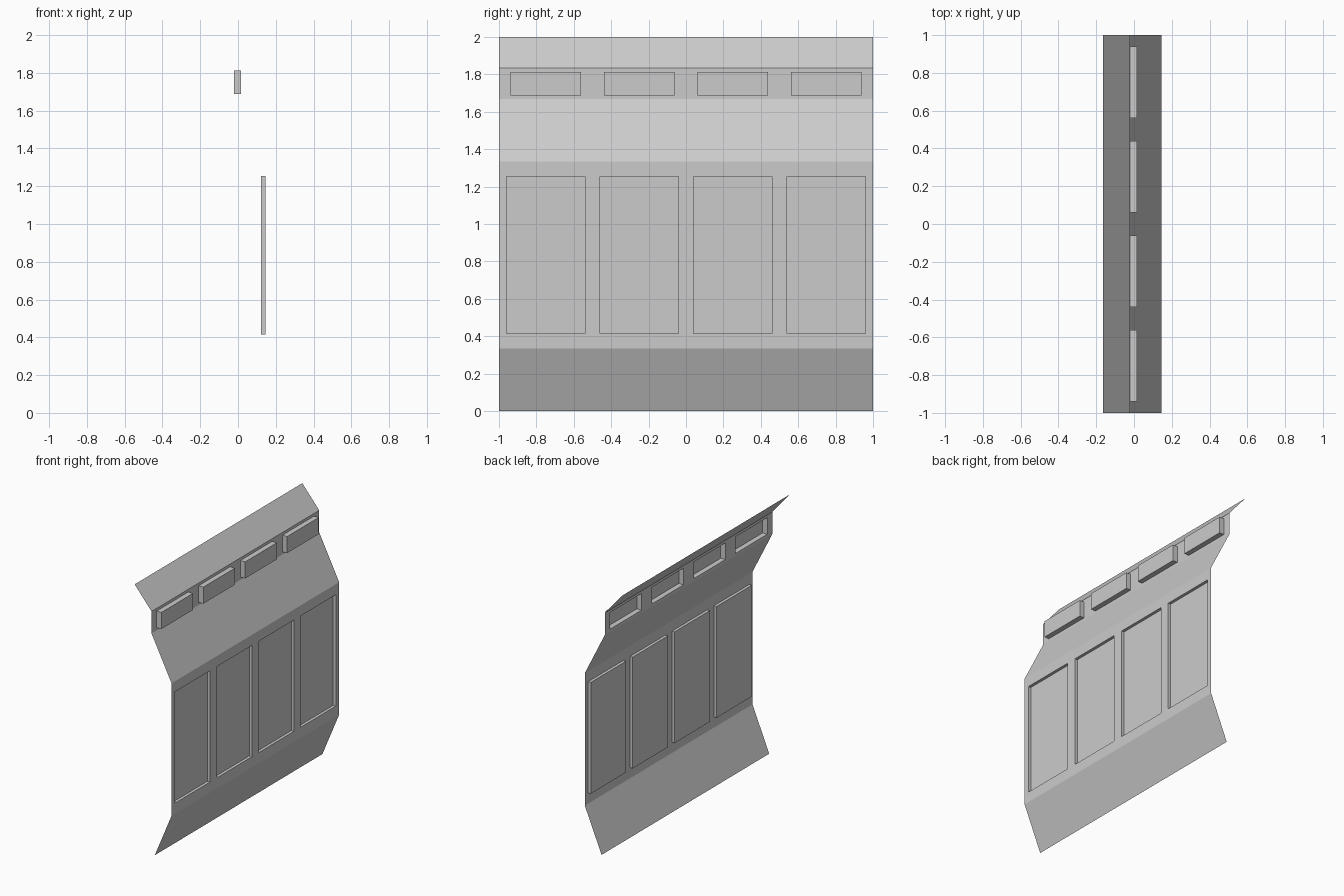
import bpy, bmesh
from mathutils import Vector

if "Cube" in bpy.data.objects:
    bpy.data.objects.remove(bpy.data.objects["Cube"])

# Folded sheet profile (x, z), bottom to top
PROFILE = [(0.005, 0.0), (0.145, 0.335), (0.145, 1.335),
           (-0.022, 1.667), (-0.022, 1.833), (-0.163, 2.0)]
COLUMNS = 4
# profile segment index: (panel scale within its bay, offset along normal)
PANELS = {1: (0.84, -0.022), 3: (0.755, 0.039)}

bm = bmesh.new()

# Thin sheet, split into equal bays along the length
rows = [[bm.verts.new((x, -1 + 2 * c / COLUMNS, z)) for c in range(COLUMNS + 1)]
        for x, z in PROFILE]
bays = []
for r in range(len(rows) - 1):
    for c in range(COLUMNS):
        a, b = rows[r], rows[r + 1]
        face = bm.faces.new((a[c], a[c + 1], b[c + 1], b[c]))
        if r in PANELS:
            bays.append((face, *PANELS[r]))
bm.normal_update()

# Recessed lower panels and raised upper panels
for face, scale, offset in bays:
    centre = face.calc_center_median()
    normal = Vector(face.normal)
    bmesh.ops.inset_individual(bm, faces=[face], thickness=0.0)
    for v in face.verts:
        v.co = centre + (v.co - centre) * scale
    bmesh.ops.inset_individual(bm, faces=[face], thickness=0.0)
    for v in face.verts:
        v.co += normal * offset

bm.normal_update()
mesh = bpy.data.meshes.new("wall_panel")
bm.to_mesh(mesh)
bm.free()
obj = bpy.data.objects.new("wall_panel", mesh)
bpy.context.collection.objects.link(obj)
